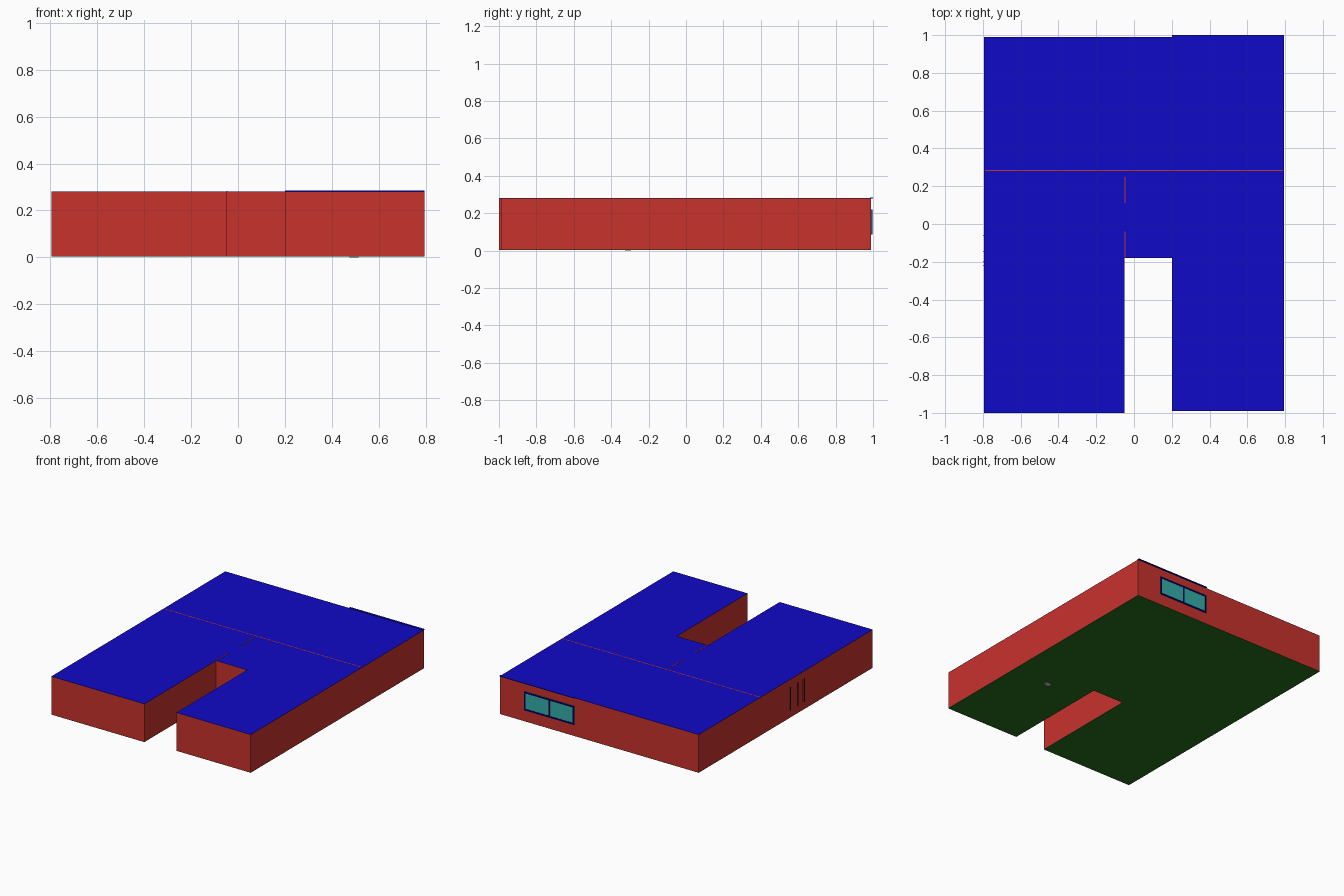
import bpy, bmesh
from mathutils import Vector

if "Cube" in bpy.data.objects:
    bpy.data.objects.remove(bpy.data.objects["Cube"])

def material(name, rgb):
    m = bpy.data.materials.new(name)
    m.diffuse_color = (*rgb, 1)
    m.use_nodes = True
    m.node_tree.nodes["Principled BSDF"].inputs["Base Color"].default_value = m.diffuse_color
    return m

RED = material("brick_red", (0.58, 0.032, 0.027))
BLUE = material("roof_blue", (0.005, 0.003, 0.57))
GREEN = material("floor_green", (0.018, 0.16, 0.012))
TEAL = material("glass_teal", (0.035, 0.42, 0.40))
NAVY = material("frame_navy", (0.0, 0.0, 0.12))
DARK = material("slit_dark", (0.03, 0.006, 0.005))

Z0, Z1, T = 0.004, 0.28, 0.01
OUTLINE = [(-0.795, -1), (-0.05, -1), (-0.05, -0.18), (0.2, -0.18),
           (0.2, -0.99), (0.795, -0.99), (0.795, 0.99), (-0.795, 0.99)]

def make(name, bm, mat):
    bmesh.ops.recalc_face_normals(bm, faces=bm.faces[:])
    me = bpy.data.meshes.new(name)
    bm.to_mesh(me)
    bm.free()
    if mat:
        me.materials.append(mat)
    ob = bpy.data.objects.new(name, me)
    bpy.context.collection.objects.link(ob)
    return ob

def box(name, lo, hi, mat=None):
    bm = bmesh.new()
    bmesh.ops.create_cube(bm, size=1)
    for v in bm.verts:
        v.co = Vector([l + (c + 0.5) * (h - l) for c, l, h in zip(v.co, lo, hi)])
    return make(name, bm, mat)

def slab(name, z0, z1, mat):
    bm = bmesh.new()
    face = bm.faces.new([bm.verts.new((x, y, z0)) for x, y in OUTLINE])
    new = bmesh.ops.extrude_face_region(bm, geom=[face])["geom"]
    bmesh.ops.translate(bm, vec=(0, 0, z1 - z0),
                        verts=[g for g in new if isinstance(g, bmesh.types.BMVert)])
    return make(name, bm, mat)

# Floor and roof plates
slab("floor", 0.003, 0.005, GREEN)
slab("roof", Z1 - 0.002, Z1, BLUE)
box("roof_back_lip", (0.2, 0.985, Z1 - 0.001), (0.795, 1.0, 0.284), BLUE)

# Outer walls, one thin box per side, thickness kept inside the outline
for i, a in enumerate(OUTLINE):
    b = OUTLINE[(i + 1) % len(OUTLINE)]
    d = (Vector(b) - Vector(a)).normalized()
    n = Vector((-d.y, d.x)) * T
    pts = [Vector(a), Vector(b), Vector(a) + n, Vector(b) + n]
    xs, ys = [p.x for p in pts], [p.y for p in pts]
    box("outer_wall", (min(xs), min(ys), Z0), (max(xs), max(ys), Z1 - 0.001), RED)

# Interior partitions
box("cross_partition", (-0.79, 0.28, Z0), (0.79, 0.287, Z1 + 0.0003), RED)
for y0, y1 in ((-0.18, -0.04), (0.11, 0.25)):
    box("hall_partition", (-0.05, y0, Z0), (-0.045, y1, 0.282), RED)

# Back window: glass, then frame bars
WX0, WX1, WZ0, WZ1, F = 0.2, 0.6, 0.085, 0.22, 0.011
box("window_glass", (WX0, 0.985, WZ0), (WX1, 0.993, WZ1), TEAL)
for x in (WX0, (WX0 + WX1 - F) / 2, WX1 - F):
    box("window_upright", (x, 0.985, WZ0), (x + F, 0.996, WZ1), NAVY)
for z in (WZ0, WZ1 - F):
    box("window_rail", (WX0, 0.985, z), (WX1, 0.996, z + F), NAVY)

# Thin slits on the left wall
for y in (-0.06, -0.145, -0.20, -0.22):
    box("wall_slit", (-0.796, y - 0.003, 0.055), (-0.79, y + 0.003, 0.225), DARK)

# Small grey foot showing under the floor
box("furniture_foot", (0.475, -0.325, 0), (0.515, -0.295, 0.02))
